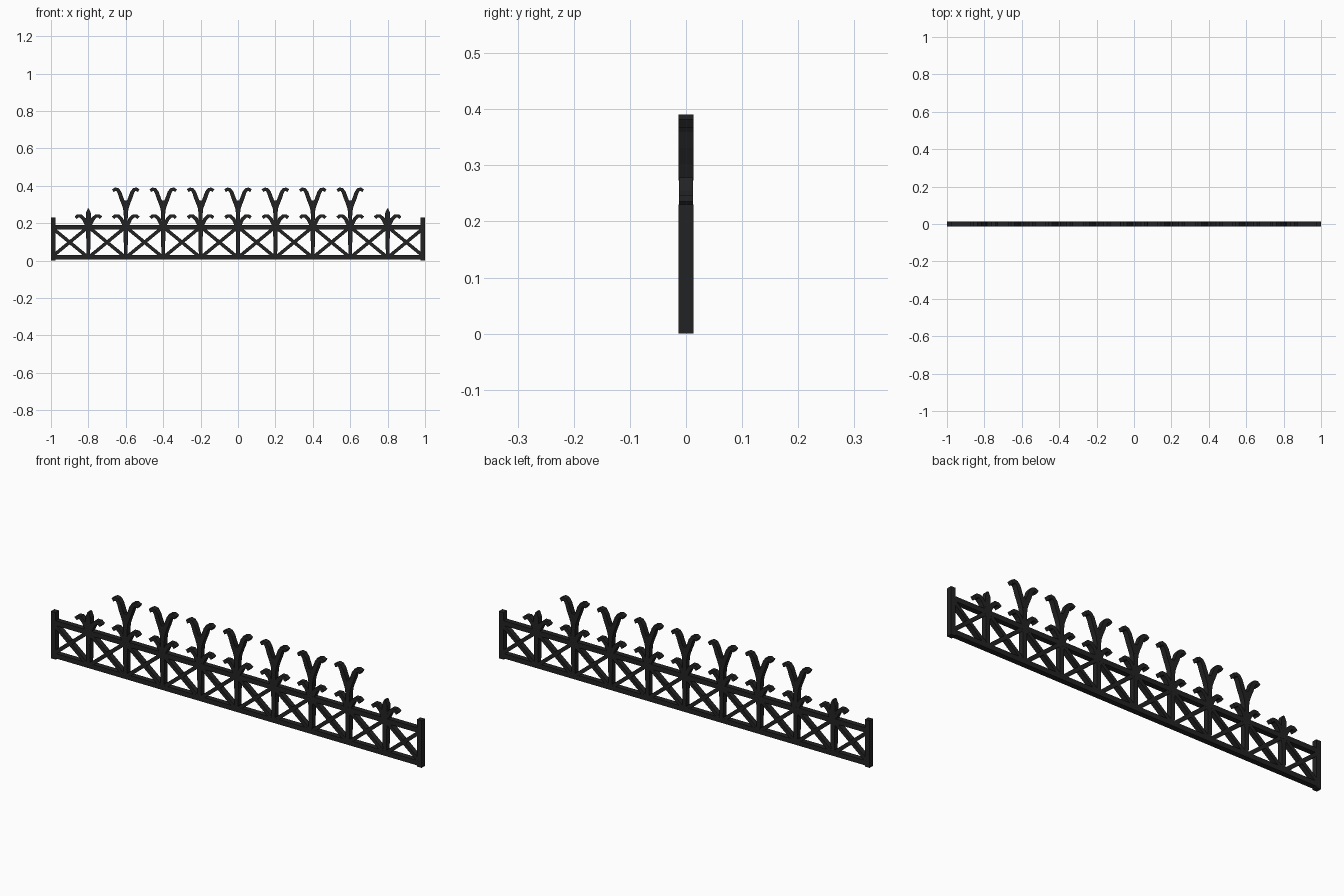
import bpy, bmesh
from mathutils import Vector

if "Cube" in bpy.data.objects:
    bpy.data.objects.remove(bpy.data.objects["Cube"])

D = 0.013  # half depth
iron = bpy.data.materials.new("dark_iron")
iron.diffuse_color = (0.016, 0.016, 0.016, 1)
iron.use_nodes = True
iron.node_tree.nodes["Principled BSDF"].inputs["Base Color"].default_value = iron.diffuse_color


def ribbon(bm, pts, d=D):
    """Extruded strip following (x, z, width) points in the front plane."""
    rings = []
    for i, (x, z, w) in enumerate(pts):
        a, b = pts[max(i - 1, 0)], pts[min(i + 1, len(pts) - 1)]
        t = Vector((b[0] - a[0], b[1] - a[1])).normalized()
        nx, nz = -t.y * w / 2, t.x * w / 2
        rings.append([bm.verts.new(c) for c in (
            (x + nx, -d, z + nz), (x - nx, -d, z - nz),
            (x - nx, d, z - nz), (x + nx, d, z + nz))])
    for r, s in zip(rings, rings[1:]):
        for k in range(4):
            bm.faces.new((r[k], r[(k + 1) % 4], s[(k + 1) % 4], s[k]))
    bm.faces.new(rings[0][::-1])
    bm.faces.new(rings[-1])


def part(name, strips, d=D):
    bm = bmesh.new()
    for s in strips:
        ribbon(bm, s, d)
    bmesh.ops.recalc_face_normals(bm, faces=bm.faces)
    me = bpy.data.meshes.new(name)
    bm.to_mesh(me)
    bm.free()
    me.materials.append(iron)
    bpy.context.collection.objects.link(bpy.data.objects.new(name, me))


def both_sides(x, pts):
    return [[(x + s * px, z, w) for px, z, w in pts] for s in (-1, 1)]


# Rails and end posts
part("bottom_rail", [[(-0.98, 0.018, 0.024), (0.98, 0.018, 0.024)]])
part("top_rail", [[(-0.98, 0.178, 0.024), (0.98, 0.178, 0.024)]])
part("end_posts", both_sides(0, [(0.9875, 0, 0.025), (0.9875, 0.23, 0.025)]))

# Crossed braces, one pair per bay
braces = []
for i in range(10):
    c = -0.9 + 0.2 * i
    braces += both_sides(c, [(-0.09, 0.024, 0.018), (0.09, 0.172, 0.018)])
part("cross_braces", braces, D - 0.0005)

# Uprights, low curled leaves and tall forked finials
leaf = [(0.004, 0.155, 0.016), (0.012, 0.195, 0.018), (0.024, 0.222, 0.02),
        (0.042, 0.239, 0.019), (0.056, 0.239, 0.018), (0.068, 0.229, 0.018)]
fork = [(0.004, 0.275, 0.018), (0.012, 0.305, 0.022), (0.024, 0.335, 0.022),
        (0.034, 0.364, 0.021), (0.044, 0.379, 0.019), (0.055, 0.382, 0.018),
        (0.069, 0.374, 0.017)]
posts, leaves, forks = [], [], []
for i in range(9):
    x = -0.8 + 0.2 * i
    leaves += both_sides(x, leaf)
    if i in (0, 8):
        posts.append([(x, 0.01, 0.018), (x, 0.15, 0.024), (x, 0.2, 0.03),
                      (x, 0.255, 0.026), (x, 0.278, 0.006)])
    else:
        posts.append([(x, 0.01, 0.018), (x, 0.15, 0.024), (x, 0.2, 0.02),
                      (x, 0.25, 0.022), (x, 0.31, 0.036), (x, 0.322, 0.02)])
        forks += both_sides(x, fork)
part("uprights", posts, D - 0.0002)
part("curled_leaves", leaves, D - 0.0003)
part("forked_finials", forks)
